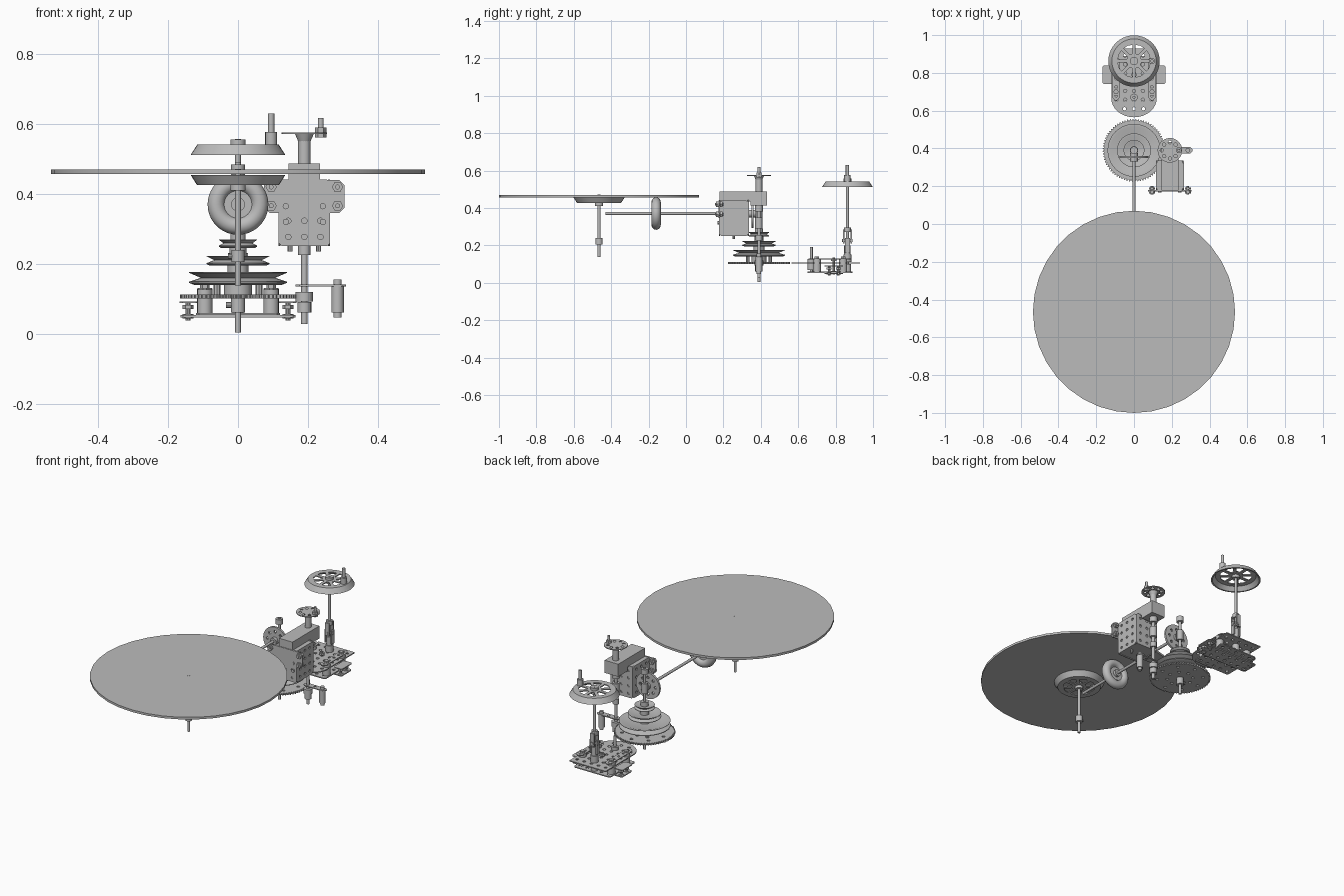
import bpy, bmesh, math
from math import pi, sin, cos

cube = bpy.data.objects.get("Cube")
if cube:
    bpy.data.objects.remove(cube)

metal = bpy.data.materials.new("plain_grey_metal")
metal.use_nodes = True
metal.diffuse_color = (0.5, 0.5, 0.5, 1)
metal.node_tree.nodes["Principled BSDF"].inputs["Base Color"].default_value = (0.5, 0.5, 0.5, 1)

TURN = {"Z": (0, 0, 0), "Y": (-pi / 2, 0, 0), "X": (0, pi / 2, 0)}


def finish(name, mesh, loc, axis):
    mesh.materials.clear()
    mesh.materials.append(metal)
    mesh.shade_smooth()
    mesh.set_sharp_from_angle(angle=math.radians(32))
    ob = bpy.data.objects.new(name, mesh)
    ob.location, ob.rotation_euler = loc, TURN[axis]
    bpy.context.collection.objects.link(ob)
    return ob


def lathe(name, profile, loc, axis="Z", seg=32):
    """Spin a closed (radius, height) profile around the axis."""
    bm = bmesh.new()
    rings = [[bm.verts.new((r * cos(2 * pi * i / seg), r * sin(2 * pi * i / seg), z))
              for i in range(seg)] for r, z in profile]
    for a, b in zip(rings, rings[1:] + rings[:1]):
        for i in range(seg):
            j = (i + 1) % seg
            bm.faces.new((a[i], a[j], b[j], b[i]))
    bmesh.ops.remove_doubles(bm, verts=bm.verts, dist=1e-5)
    bmesh.ops.dissolve_degenerate(bm, edges=bm.edges, dist=1e-6)
    bmesh.ops.recalc_face_normals(bm, faces=bm.faces)
    mesh = bpy.data.meshes.new(name)
    bm.to_mesh(mesh)
    bm.free()
    return finish(name, mesh, loc, axis)


def rod(name, x, y, z, length, r, axis="Z", seg=16):
    return lathe(name, [(0, 0), (r, 0), (r, length), (0, length)], (x, y, z), axis, seg)


def box(name, lo, hi):
    bm = bmesh.new()
    bmesh.ops.create_cube(bm, size=1)
    for v in bm.verts:
        v.co = [(h - l) * c for l, h, c in zip(lo, hi, v.co)]
    mesh = bpy.data.meshes.new(name)
    bm.to_mesh(mesh)
    bm.free()
    return finish(name, mesh, [(l + h) / 2 for l, h in zip(lo, hi)], "Z")


def circle(x, y, r, n=10):
    return [(x + r * cos(2 * pi * i / n), y + r * sin(2 * pi * i / n)) for i in range(n)]


def rect(w, h, c=0.008):
    q = [(w / 2, h / 2 - c), (w / 2 - c, h / 2)]
    right = [(x, -y) for x, y in reversed(q)] + q
    return right + [(-x, y) for x, y in reversed(right)]


def grid(nx, ny, step, r=0.008, oy=0):
    return [circle((i - (nx - 1) / 2) * step, oy + (j - (ny - 1) / 2) * step, r)
            for i in range(nx) for j in range(ny)]


def plate(name, outline, holes, loc, thick=0.006, axis="Z"):
    """Flat sheet with holes, centred on its thickness."""
    cu = bpy.data.curves.new(name, "CURVE")
    cu.dimensions, cu.fill_mode, cu.extrude = "2D", "BOTH", thick / 2
    for pts in [outline] + holes:
        s = cu.splines.new("POLY")
        s.points.add(len(pts) - 1)
        for p, (x, y) in zip(s.points, pts):
            p.co = (x, y, 0, 1)
        s.use_cyclic_u = True
    tmp = bpy.data.objects.new(name, cu)
    bpy.context.collection.objects.link(tmp)
    dg = bpy.context.evaluated_depsgraph_get()
    mesh = bpy.data.meshes.new_from_object(tmp.evaluated_get(dg))
    bpy.data.objects.remove(tmp)
    bpy.data.curves.remove(cu)
    return finish(name, mesh, loc, axis)


def bolt(name, x, y, z, length, axis="Z"):
    """Shank with a hexagonal nut at each end."""
    rod(name + "_shank", x, y, z, length, 0.007, axis, 10)
    d = {"X": (1, 0, 0), "Y": (0, 1, 0), "Z": (0, 0, 1)}[axis]
    for k in (0.006, length - 0.018):
        rod(name + "_nut", x + d[0] * k, y + d[1] * k, z + d[2] * k, 0.012, 0.016, axis, 6)


def spoked_wheel(name, x, y, z, flip=1):
    """Hollow conical rim with an eight-spoked web."""
    rim = [(0.136, 0), (0.117, 0.03), (0.09, 0.03), (0.09, 0.024), (0.111, 0.024), (0.128, 0)]
    lathe(name + "_rim", [(r, h * flip) for r, h in rim], (x, y, z), seg=40)
    gaps = []
    for k in range(8):
        a = k * pi / 4 + pi / 8
        gaps.append([(r * cos(a + t), r * sin(a + t)) for r, t in
                     ((0.04, -0.16), (0.085, -0.29), (0.088, 0), (0.085, 0.29), (0.04, 0.16))])
    plate(name + "_web", circle(0, 0, 0.094, 40), gaps, (x, y, z + 0.027 * flip))
    rod(name + "_hub", x, y, z + 0.008 if flip > 0 else z - 0.045, 0.037, 0.022)


def vee_pulley(name, y, z, r, h):
    c = r * 0.76
    lathe(name, [(0, 0), (r * 0.9, 0), (r, h * 0.15), (r, h * 0.25), (c, h * 0.55), (r, h * 0.95),
                 (r, h), (r * 0.9, h), (c * 0.9, h * 0.7), (0, h * 0.7)], (0, y, z), seg=40)


# Large turntable with its axle, wheel and collar
DY = -0.465
rod("turntable", 0, DY, 0.457, 0.013, 0.535, seg=36)
rod("turntable_axle", 0, DY, 0.138, 0.334, 0.008)
spoked_wheel("turntable_wheel", 0, DY, 0.455, -1)
rod("turntable_collar", 0, DY, 0.205, 0.035, 0.019)
rod("collar_screw", -0.028, DY, 0.222, 0.03, 0.007, "X", 8)

# Horizontal drive shaft with tyred wheel and friction disc
rod("drive_shaft", 0, -0.43, 0.37, 0.81, 0.008, "Y")
tyre = [(0.062 + 0.025 * cos(a * pi / 6), 0.025 * sin(a * pi / 6)) for a in range(12)]
lathe("rubber_tyre", tyre, (0, -0.16, 0.37), "Y", 40)
rod("tyre_wheel", 0, -0.17, 0.37, 0.02, 0.045, "Y", 32)
rod("tyre_hub", 0, -0.185, 0.37, 0.05, 0.02, "Y")
plate("friction_disc", circle(0, 0, 0.078, 36),
      [circle(0.05 * cos(k * pi / 4), 0.05 * sin(k * pi / 4), 0.008) for k in range(8)],
      (0, 0.355, 0.37), 0.012, "Y")
rod("friction_disc_hub", 0, 0.33, 0.37, 0.045, 0.02, "Y")

# Stepped pulley stack on a toothed gear
SY = 0.39
rod("stack_axle", 0, SY, 0.003, 0.487, 0.008)
teeth = []
for k in range(72):
    for t, r in ((0, 0.158), (0.25, 0.166), (0.5, 0.166), (0.75, 0.158)):
        a = (k + t) * 2 * pi / 72
        teeth.append((r * cos(a), r * sin(a)))
gear_holes = [circle(q * cos(k * pi / 4), q * sin(k * pi / 4), 0.009)
              for q in (0.07, 0.125) for k in range(8)]
plate("large_gear", teeth, gear_holes, (0, SY, 0.106), 0.011)
vee_pulley("large_pulley", SY, 0.14, 0.14, 0.036)
vee_pulley("middle_pulley", SY, 0.195, 0.09, 0.028)
vee_pulley("small_pulley", SY, 0.246, 0.055, 0.024)
for z, h, r in ((0.06, 0.04, 0.02), (0.112, 0.03, 0.04), (0.165, 0.03, 0.03), (0.215, 0.035, 0.025),
                (0.265, 0.025, 0.022), (0.34, 0.06, 0.018), (0.455, 0.03, 0.02)):
    rod("stack_hub", 0, SY, z, h, r)
rod("hub_screw", -0.035, SY, 0.082, 0.03, 0.008, "X", 8)
for k in range(4):
    a = k * pi / 2 + pi / 4
    rod("pulley_spacer", 0.085 * cos(a), SY + 0.085 * sin(a), 0.11, 0.032, 0.01, seg=8)

# Motor housing: solid core covered by perforated sheets
box("housing_core", (0.122, 0.182, 0.255), (0.258, 0.33, 0.438))
for x in (0.119, 0.261):
    plate("housing_side", rect(0.19, 0.15), grid(4, 3, 0.046), (x, 0.255, 0.346), axis="X")
for y in (0.179, 0.333):
    plate("housing_face", rect(0.146, 0.19), grid(3, 4, 0.046), (0.19, y, 0.346), axis="Y")
plate("housing_wings", rect(0.23, 0.094, 0.015),
      [circle(s * 0.095, t * 0.027, 0.008) for s in (-1, 1) for t in (-1, 1)],
      (0.19, 0.176, 0.393), axis="Y")
for x in (0.095, 0.285):
    for z in (0.366, 0.42):
        bolt("wing_bolt", x, 0.155, z, 0.045, "Y")
for x in (0.137, 0.243):
    for z in (0.32, 0.365):
        rod("housing_rivet", x, 0.168, z, 0.01, 0.009, "Y", 8)
    rod("housing_foot", x - 0.012 if x > 0.19 else x + 0.012, 0.255, 0.235, 0.02, 0.007, seg=8)
box("bearing_block", (0.145, 0.178, 0.435), (0.235, 0.433, 0.487))
box("bearing_block_end", (0.145, 0.345, 0.412), (0.235, 0.433, 0.436))

# Vertical motor axle with hand wheel, pinion and crank
MX, MY = 0.19, 0.39
rod("motor_axle", MX, MY, 0.027, 0.548, 0.009)
for z, h, r in ((0.06, 0.03, 0.02), (0.225, 0.03, 0.018), (0.29, 0.06, 0.02),
                (0.38, 0.035, 0.022), (0.487, 0.07, 0.018)):
    rod("motor_collar", MX, MY, z, h, r)
rod("pinion", MX, MY, 0.092, 0.028, 0.025, seg=14)
lathe("hand_wheel_bush", [(0, 0), (0.016, 0), (0.027, 0.025), (0, 0.025)], (MX, MY, 0.547))
plate("hand_wheel", circle(0, 0, 0.065, 32),
      [circle(0.043 * cos(k * pi / 4), 0.043 * sin(k * pi / 4), 0.009) for k in range(8)],
      (MX, MY, 0.574), 0.005)
rod("hand_wheel_nut", 0.237, MY, 0.562, 0.028, 0.016, seg=6)
rod("hand_wheel_pin", 0.237, MY, 0.59, 0.028, 0.008)
plate("crank_arm", rect(0.145, 0.035, 0.012), grid(3, 1, 0.048), (0.237, MY, 0.138), 0.005)
rod("crank_handle", 0.285, MY, 0.06, 0.08, 0.018)
rod("crank_handle_top", 0.285, MY, 0.14, 0.015, 0.012)
rod("crank_handle_tip", 0.285, MY, 0.046, 0.014, 0.012)

# Rear base: rounded perforated plate over a winged plate
curve_end = [(0.12 * cos(a * pi / 16), -0.1 * sin(a * pi / 16)) for a in range(17)]
plate("base_plate", [(0.12, 0.265)] + curve_end + [(-0.12, 0.265)],
      grid(5, 6, 0.047, 0.009, 0.11) + [circle(x, -0.055, 0.009) for x in (-0.05, 0, 0.05)],
      (0, 0.665, 0.106))
for x in (-0.14, 0.14):
    plate("base_wing", rect(0.055, 0.1), [], (x, 0.79, 0.09), 0.005)
plate("lower_plate", rect(0.24, 0.24), grid(5, 5, 0.047, 0.009), (0, 0.77, 0.056))
plate("lower_wings", rect(0.33, 0.1), grid(7, 2, 0.047, 0.009), (0, 0.79, 0.05))
for s in (-1, 1):
    for y in (0.765, 0.815):
        bolt("wing_bolt", s * 0.143, y, 0.038, 0.05)
    for y in (0.7, 0.84):
        rod("base_spacer", s * 0.095, y, 0.058, 0.072, 0.022)
        rod("spacer_nut", s * 0.095, y, 0.128, 0.012, 0.014, seg=6)
    plate("rail_strip", rect(0.04, 0.23, 0.015), grid(1, 5, 0.045), (s * 0.095, 0.77, 0.128), 0.005)
bolt("centre_bolt", 0, 0.79, 0.045, 0.09)
rod("short_post", 0, 0.67, 0.06, 0.13, 0.008)
rod("short_post_sleeve", 0, 0.67, 0.068, 0.06, 0.02)

# Rear upright axle with fork joint and cranked top wheel
RY = 0.863
rod("rear_axle", 0, RY, 0.06, 0.497, 0.008)
spoked_wheel("top_wheel", 0, RY, 0.511)
rod("top_pin_sleeve", 0.095, RY, 0.535, 0.042, 0.017)
rod("top_pin", 0.095, RY, 0.577, 0.053, 0.009)
for z, h, r in ((0.06, 0.04, 0.02), (0.11, 0.04, 0.022), (0.15, 0.05, 0.017), (0.27, 0.025, 0.018)):
    rod("rear_collar", 0, RY, z, h, r)
for s in (-1, 1):
    y = RY + s * 0.02
    box("fork_upper", (-0.013, y - 0.004, 0.21), (0.013, y + 0.004, 0.285))
    box("fork_lower", (s * 0.02 - 0.004, RY - 0.013, 0.16), (s * 0.02 + 0.004, RY + 0.013, 0.24))
rod("fork_pin", 0, RY - 0.028, 0.225, 0.056, 0.009, "Y", 10)
rod("fork_cross_pin", -0.028, RY, 0.222, 0.056, 0.009, "X", 10)
